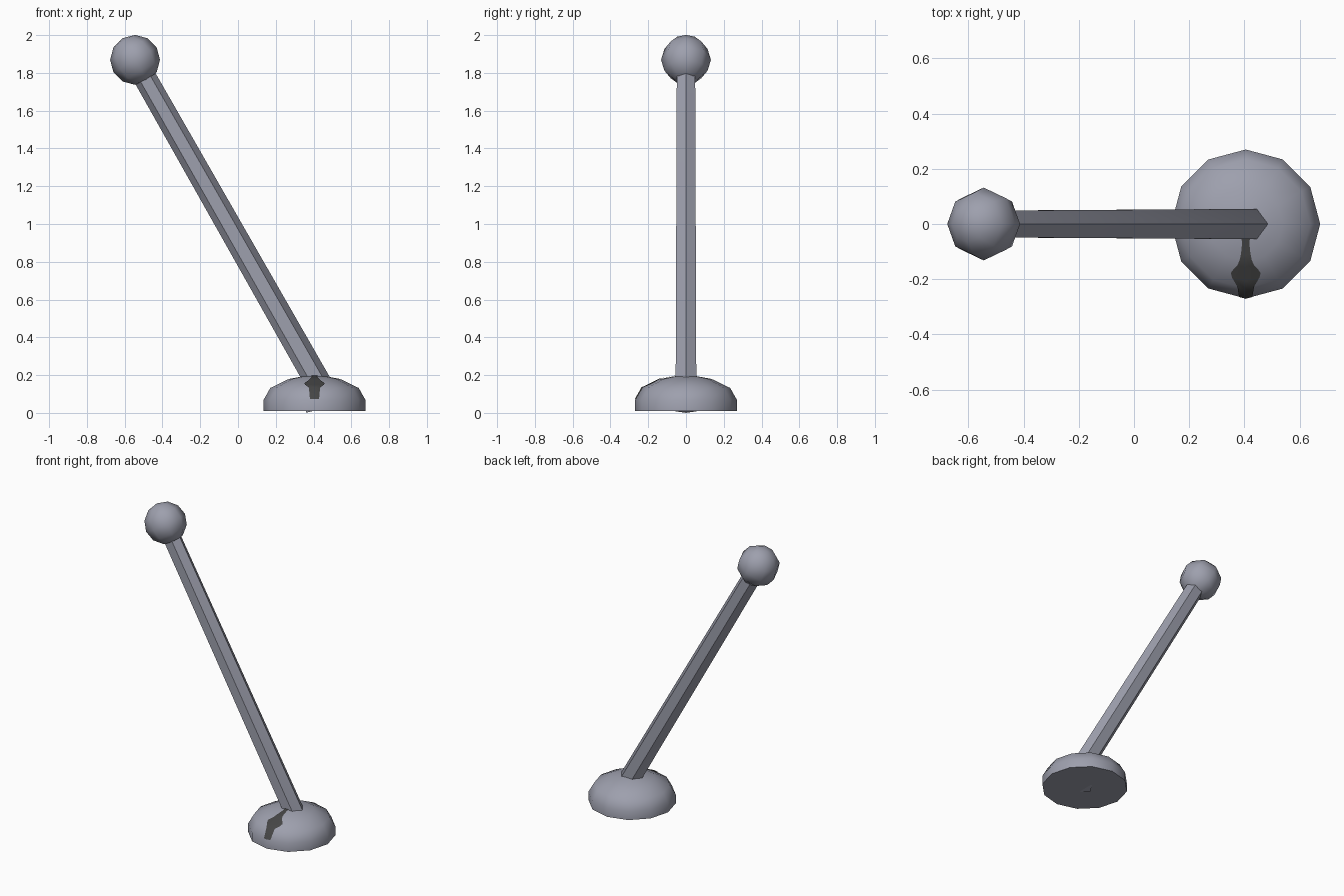
import bpy, math

if "Cube" in bpy.data.objects:
    bpy.data.objects.remove(bpy.data.objects["Cube"])

def material(name, rgb):
    m = bpy.data.materials.new(name)
    m.diffuse_color = (*rgb, 1)
    m.use_nodes = True
    m.node_tree.nodes["Principled BSDF"].inputs["Base Color"].default_value = m.diffuse_color
    return m

GREY = material("cool grey", (0.34, 0.35, 0.42))
DARK = material("dark grey", (0.06, 0.06, 0.06))

def finish(ob, mat):
    ob.data.materials.append(mat)
    bpy.ops.object.select_all(action='DESELECT')
    ob.select_set(True)
    bpy.context.view_layer.objects.active = ob
    bpy.ops.object.shade_smooth_by_angle(angle=math.radians(50))

def mesh_object(name, verts, faces, mat):
    me = bpy.data.meshes.new(name)
    me.from_pydata(verts, [], faces)
    ob = bpy.data.objects.new(name, me)
    bpy.context.collection.objects.link(ob)
    finish(ob, mat)

def skin(name, rings, mat):
    """Join equal rings of points into a capped tube."""
    n = len(rings[0])
    faces = [(r*n + i, r*n + (i+1) % n, (r+1)*n + (i+1) % n, (r+1)*n + i)
             for r in range(len(rings) - 1) for i in range(n)]
    faces.append(tuple(reversed(range(n))))
    faces.append(tuple(range((len(rings)-1)*n, len(rings)*n)))
    mesh_object(name, [p for ring in rings for p in ring], faces, mat)

def ring(cx, cz, r, n, slope=0):
    """Polygon round (cx, cz), sheared so it rises by slope along x."""
    out = []
    for i in range(n):
        a = 2 * math.pi * i / n
        x = r * math.cos(a)
        out.append((cx + x, r * math.sin(a), cz + slope * x))
    return out

# Domed base, 12 sides
BX = 0.405
PROFILE = [(0.27, 0.068), (0.234, 0.132), (0.135, 0.18), (0.03, 0.199)]
skin("base", [ring(BX, 0.01, 0.27, 12)] + [ring(BX, z, r, 12) for r, z in PROFILE], GREY)

# Leaning six-sided rod with a short upright foot
skin("rod", [ring(0.422, 0.016, 0.063, 6, 0.25),
             ring(0.422, 0.165, 0.063, 6, 0.42),
             ring(-0.53, 1.84, 0.056, 6, 0.42)], GREY)

# Ball on top, tilted with the rod
bpy.ops.mesh.primitive_uv_sphere_add(segments=8, ring_count=6, radius=0.132,
                                     location=(-0.545, 0, 1.869),
                                     rotation=(0, -math.radians(30), 0))
ball = bpy.context.object
ball.name = "ball"
finish(ball, GREY)

# Dark marker plate lying on the dome's front ridge: (distance, half width)
def dome_height(d):
    for (r1, z1), (r0, z0) in zip(PROFILE, PROFILE[1:]):
        if r0 <= d <= r1:
            return z0 + (z1 - z0) * (d - r0) / (r1 - r0)

rows = [(0.04, 0.018), (0.07, 0.013), (0.11, 0.017), (0.135, 0.022), (0.155, 0.03),
        (0.175, 0.045), (0.19, 0.054), (0.205, 0.05), (0.234, 0.03), (0.269, 0.024)]
verts, faces = [], []
for d, w in rows:
    for s in (-1, 0, 1):
        y = d - w * abs(s) * math.tan(math.radians(15))
        verts.append((BX + s * w, -y - 0.002, dome_height(d) + 0.003))
for r in range(len(rows) - 1):
    for c in (0, 1):
        a = 3 * r + c
        faces.append((a, a + 3, a + 4, a + 1))
mesh_object("marker", verts, faces, DARK)
